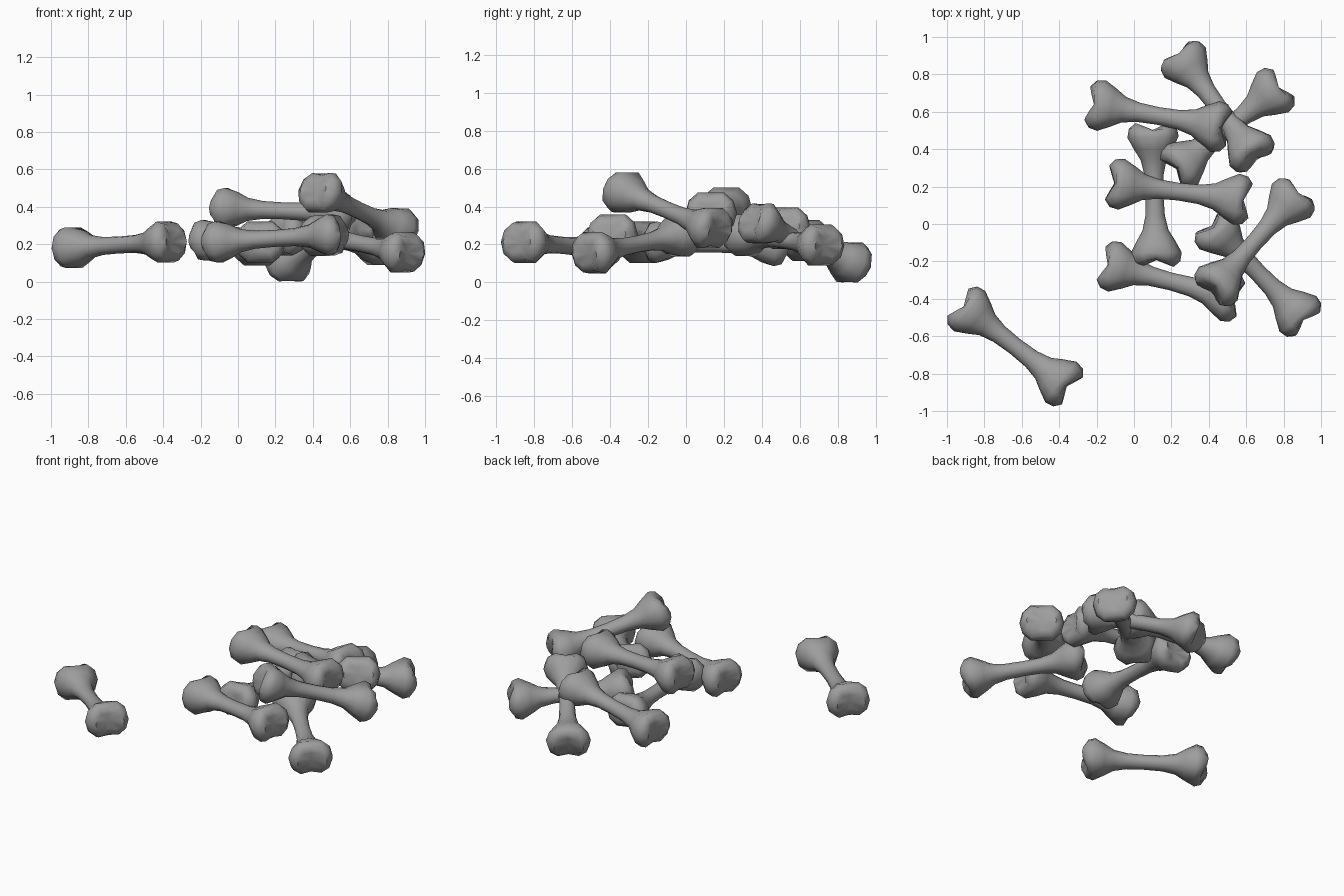
import bpy, bmesh, math
from mathutils import Vector, Matrix

if "Cube" in bpy.data.objects:
    bpy.data.objects.remove(bpy.data.objects["Cube"])

SIDES = 12
# half-bone profile: distance along axis, half width, half thickness, notch depth, pinch
PROFILE = [
    (0.00, 0.047, 0.045, 0.00, 0.0),
    (0.11, 0.052, 0.048, 0.00, 0.0),
    (0.19, 0.070, 0.062, 0.00, 0.0),
    (0.245, 0.103, 0.095, 0.00, 0.05),
    (0.310, 0.137, 0.132, 0.00, 0.17),
    (0.358, 0.128, 0.122, 0.015, 0.28),
    (0.387, 0.092, 0.072, 0.04, 0.35),
]


def bone_mesh():
    bm = bmesh.new()
    stations = [(-1, p) for p in reversed(PROFILE[1:])] + [(1, p) for p in PROFILE]
    rings = []
    for sign, (s, w, t, notch, pinch) in stations:
        ring = []
        for i in range(SIDES):
            a = 2 * math.pi * i / SIDES
            mid = 1 - abs(math.cos(a))          # 1 between the two knuckles
            ring.append(bm.verts.new((w * math.cos(a),
                                      sign * (s - notch * mid),
                                      t * math.sin(a) * (1 - pinch * mid ** 2))))
        rings.append(ring)
    for r0, r1 in zip(rings, rings[1:]):
        for i in range(SIDES):
            j = (i + 1) % SIDES
            bm.faces.new((r0[i], r0[j], r1[j], r1[i]))
    # notched end caps
    for ring, y in ((rings[0], -0.342), (rings[-1], 0.342)):
        c = bm.verts.new((0, y, 0))
        for i in range(SIDES):
            bm.faces.new((ring[i], ring[(i + 1) % SIDES], c))
    bmesh.ops.recalc_face_normals(bm, faces=bm.faces)
    me = bpy.data.meshes.new("bone")
    bm.to_mesh(me)
    bm.free()
    me.shade_smooth()
    me.set_sharp_from_angle(angle=math.radians(60))
    mat = bpy.data.materials.new("dark_grey")
    mat.diffuse_color = (0.34, 0.34, 0.34, 1)
    mat.use_nodes = True
    mat.node_tree.nodes["Principled BSDF"].inputs["Base Color"].default_value = mat.diffuse_color
    me.materials.append(mat)
    return me


# both end points of every bone in the pile
BONES = [
    ((-0.925, -0.43, 0.205), (-0.345, -0.88, 0.24)),
    ((-0.155, -0.215, 0.235), (0.55, -0.40, 0.28)),
    ((0.10, 0.53, 0.22), (0.12, -0.22, 0.24)),
    ((-0.125, 0.22, 0.42), (0.605, 0.125, 0.39)),
    ((-0.24, 0.645, 0.24), (0.50, 0.51, 0.32)),
    ((0.235, 0.915, 0.11), (0.66, 0.34, 0.36)),
    ((0.78, 0.735, 0.22), (0.22, 0.29, 0.28)),
    ((0.88, 0.17, 0.295), (0.41, -0.365, 0.52)),
    ((0.41, 0.0, 0.28), (0.915, -0.52, 0.175)),
]

mesh = bone_mesh()
for n, (a, b) in enumerate(BONES):
    a, b = Vector(a), Vector(b)
    axis = (b - a).normalized()
    side = axis.cross(Vector((0, 0, 1))).normalized()
    up = side.cross(axis)
    ob = bpy.data.objects.new(f"bone_{n + 1}", mesh)
    rot = Matrix((side, axis, up)).transposed().to_4x4()
    ob.matrix_world = Matrix.Translation((a + b) / 2) @ rot
    bpy.context.collection.objects.link(ob)

# rest the pile on the floor
bpy.context.view_layer.update()
obs = list(bpy.context.collection.objects)
low = min((o.matrix_world @ v.co).z for o in obs for v in mesh.vertices)
print("low", low)
for o in obs:
    o.location.z -= low
